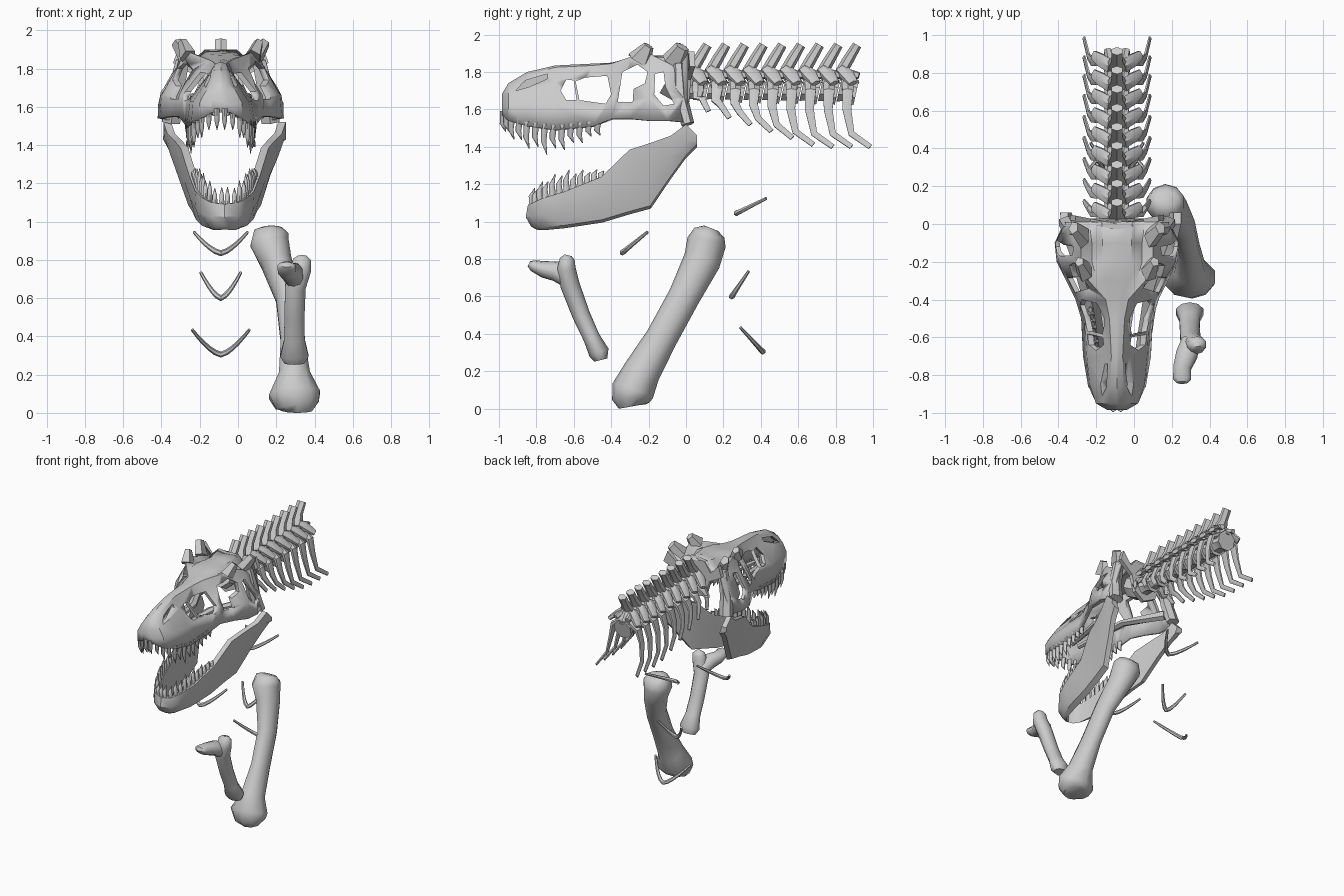
import bpy, bmesh, math
from mathutils import Vector

CX = -0.09  # centre line of skull and neck


def loft(bm, rings, closed=True, caps=(True, True)):
    vs = [[bm.verts.new(p) for p in r] for r in rings]
    n = len(vs[0])
    for a, b in zip(vs, vs[1:]):
        for i in range(n if closed else n - 1):
            j = (i + 1) % n
            bm.faces.new((a[i], a[j], b[j], b[i]))
    if caps[0]:
        bm.faces.new(vs[0][::-1])
    if caps[1]:
        bm.faces.new(vs[-1])


def tube(bm, pts, sides=6, ref=(1, 0, 0)):
    # pts: (x, y, z, radius along ref, other radius)
    c = [Vector(p[:3]) for p in pts]
    rings = []
    for i, p in enumerate(pts):
        d = (c[min(i + 1, len(c) - 1)] - c[max(i - 1, 0)]).normalized()
        u = Vector(ref)
        u = (u - d * u.dot(d)).normalized()
        v = d.cross(u)
        ru, rv = p[3], p[-1]
        rings.append([c[i] + u * ru * math.cos(a) + v * rv * math.sin(a)
                      for a in (math.tau * (k + .5) / sides for k in range(sides))])
    loft(bm, rings)


def finish(name, bm, angle=35):
    bmesh.ops.recalc_face_normals(bm, faces=bm.faces)
    me = bpy.data.meshes.new(name)
    bm.to_mesh(me)
    bm.free()
    ob = bpy.data.objects.new(name, me)
    bpy.context.collection.objects.link(ob)
    bpy.ops.object.select_all(action='DESELECT')
    ob.select_set(True)
    bpy.context.view_layer.objects.active = ob
    bpy.ops.object.shade_smooth_by_angle(angle=math.radians(angle))
    return ob


def sample(path, n):
    # n evenly spaced points on a polyline
    P = [Vector(p) for p in path]
    L = [0]
    for a, b in zip(P, P[1:]):
        L.append(L[-1] + (b - a).length)
    out = []
    for k in range(n):
        s = L[-1] * k / (n - 1)
        i = max(j for j in range(len(P) - 1) if L[j] <= s + 1e-9)
        out.append(P[i].lerp(P[i + 1], (s - L[i]) / (L[i + 1] - L[i])))
    return out


# Skull shell: y, roof dip, half section (x, z) from roof to tooth line
sections = [
    (-.985, 0, [(0, 1.68), (.02, 1.67), (.04, 1.64), (.05, 1.61), (.05, 1.57)]),
    (-.95, 0, [(0, 1.74), (.04, 1.72), (.08, 1.68), (.112, 1.62), (.11, 1.54)]),
    (-.85, 0, [(0, 1.80), (.035, 1.785), (.085, 1.72), (.145, 1.63), (.155, 1.51)]),
    (-.70, 0, [(0, 1.835), (.03, 1.825), (.075, 1.75), (.16, 1.63), (.18, 1.49)]),
    (-.50, 0, [(0, 1.845), (.04, 1.835), (.07, 1.77), (.17, 1.64), (.19, 1.51)]),
    (-.40, 0, [(0, 1.85), (.06, 1.845), (.11, 1.79), (.20, 1.66), (.22, 1.55)]),
    (-.30, .01, [(0, 1.87), (.15, 1.88), (.18, 1.79), (.25, 1.66), (.27, 1.55)]),
    (-.20, .04, [(0, 1.88), (.19, 1.90), (.22, 1.82), (.31, 1.66), (.32, 1.54)]),
    (-.10, .06, [(0, 1.89), (.19, 1.85), (.23, 1.80), (.325, 1.66), (.33, 1.54)]),
    (.01, .06, [(0, 1.90), (.21, 1.90), (.23, 1.82), (.27, 1.67), (.28, 1.53)]),
]
rings = []
for y, dip, s in sections:
    (x0, z0), (x1, z1) = s[:2]
    # flat crown, then a trough beside it
    h = s[:1] + [(x1 * .4, z0 + (z1 - z0) * .4), (x1 * .7, z0 + (z1 - z0) * .7 - dip)] + s[1:]
    rings.append([(CX - x, y, z) for x, z in h[:0:-1]] + [(CX + x, y, z) for x, z in h])
bm = bmesh.new()
loft(bm, rings, closed=False, caps=(True, False))
skull = finish("skull", bm)

# Side openings: nostril, two in the snout, eye socket, cheek
holes = [
    [(-.91, 1.70), (-.86, 1.755), (-.74, 1.79), (-.74, 1.765), (-.84, 1.72)],
    [(-.67, 1.70), (-.64, 1.76), (-.60, 1.755), (-.585, 1.65), (-.64, 1.65)],
    [(-.57, 1.65), (-.59, 1.75), (-.54, 1.77), (-.42, 1.78), (-.40, 1.68), (-.43, 1.63)],
    [(-.365, 1.64), (-.34, 1.80), (-.26, 1.84), (-.205, 1.80), (-.22, 1.74), (-.28, 1.71), (-.285, 1.64)],
    [(-.17, 1.68), (-.165, 1.79), (-.12, 1.80), (-.11, 1.72), (-.065, 1.63), (-.12, 1.62)],
]
bm = bmesh.new()
for h in holes:
    loft(bm, [[(x, y, z) for y, z in h] for x in (CX - .6, CX + .6)])
cutter = finish("opening_cutter", bm)
cutter.hide_render = True
cutter.display_type = 'WIRE'
m = skull.modifiers.new("thickness", 'SOLIDIFY')
m.thickness = .025
m.offset = -1
m = skull.modifiers.new("openings", 'BOOLEAN')
m.operation = 'DIFFERENCE'
m.solver = 'EXACT'
m.object = cutter

# Back of skull, braincase, snout septum
bm = bmesh.new()
plate = [(0, 1.90), (.08, 1.90), (.14, 1.83), (.22, 1.91), (.25, 1.83), (.13, 1.76), (.09, 1.64), (0, 1.60)]
full = plate + [(-x, z) for x, z in plate[-2:0:-1]]
loft(bm, [[(CX + x, y + abs(x) * .2, z) for x, z in full] for y in (-.03, 0)])
tube(bm, [(CX, -.10, 1.76, .10, .09), (CX, -.03, 1.72, .09, .09), (CX, .05, 1.70, .045, .045)], 8)
tube(bm, [(CX, -.93, 1.66, .012, .04), (CX, -.82, 1.73, .012, .06), (CX, -.70, 1.79, .012, .03)], 4)
finish("braincase", bm)

# Quadrates, palate bars and brow horns
bm = bmesh.new()
for s in (-1, 1):
    tube(bm, [(CX + s * .20, -.04, 1.84, .04, .03), (CX + s * .24, -.03, 1.66, .05, .04),
              (CX + s * .26, .01, 1.52, .055, .035)])
    tube(bm, [(CX + s * .03, -.75, 1.57, .015, .02), (CX + s * .08, -.32, 1.59, .035, .02),
              (CX + s * .22, -.03, 1.58, .03, .04)])
    tube(bm, [(CX + s * .17, -.25, 1.86, .045, .07), (CX + s * .20, -.20, 1.94, .025, .03)], 5)
    tube(bm, [(CX + s * .18, -.07, 1.85, .04, .07), (CX + s * .23, -.02, 1.935, .03, .04)], 5)
finish("skull_struts", bm)

# Lower jaw, one U-shaped loft: (y, x top, x bottom, z bottom, z top, plan normal)
jaw = [(-.825, 0, 0, .96, 1.09, 0, -1), (-.805, .06, .045, .955, 1.10, .6, -.8),
       (-.76, .10, .075, .955, 1.125, .9, -.4), (-.65, .135, .10, .965, 1.16, 1, -.15),
       (-.45, .165, .13, .995, 1.24, 1, -.1), (-.30, .21, .15, 1.04, 1.385, 1, -.1),
       (-.19, .24, .17, 1.07, 1.42, 1, -.1), (-.08, .28, .22, 1.23, 1.46, 1, 0),
       (.0, .30, .26, 1.34, 1.52, 1, 0), (.06, .30, .28, 1.40, 1.46, 1, 0)]
JX = CX + .02
e = .02
right = [[(x + nx * d, y + ny * d, z) for x, d, z in (
    (xt, e, zt), ((xt + xb) / 2, e * 1.6, (zt + zb) / 2), (xb, e * (.2 if y < -.7 else 1), zb + .015),
    (xb, -e, zb), ((xt + xb) / 2, -e, (zt + zb) / 2), (xt, -e, zt))] for y, xt, xb, zb, zt, nx, ny in jaw]
left = [[(-x, y, z) for x, y, z in r] for r in right[:0:-1]]
bm = bmesh.new()
loft(bm, [[(JX + x, y, z) for x, y, z in r] for r in left + right])
finish("lower_jaw", bm)


# Teeth
def teeth(name, cx, path, n, up, lengths):
    bm = bmesh.new()
    a, b, c = lengths
    for s in (-1, 1):
        for k, p in enumerate(sample(path, n)):
            t = 2 * k / (n - 1)
            l = a + (b - a) * t if t < 1 else b + (c - b) * (t - 1)
            l *= 1 - .2 * (k % 2)
            x = cx + s * p.x
            tube(bm, [(x, p.y, p.z - up * .02, .017, .019),
                      (x, p.y - .006, p.z + up * l * .5, .014, .015),
                      (x, p.y + .012, p.z + up * l, .002, .002)], 6)
    finish(name, bm, 60)


teeth("upper_teeth", CX, [(.02, -.975, 1.57), (.095, -.94, 1.55), (.14, -.85, 1.515),
                          (.165, -.70, 1.495), (.175, -.47, 1.52)], 13, -1, (.09, .145, .06))
teeth("lower_teeth", JX, [(.015, -.82, 1.09), (.06, -.80, 1.10), (.10, -.75, 1.13),
                          (.135, -.62, 1.17), (.16, -.45, 1.24)], 12, 1, (.09, .12, .04))

# Neck vertebrae with spines, side processes and ribs
for i in range(9):
    t = i / 8
    y = .055 + .80 * t
    w = .06 + .015 * t
    bm = bmesh.new()
    tube(bm, [(CX, y - .035, 1.71, w, w), (CX, y + .01, 1.70, w * .8, w * .8), (CX, y + .055, 1.69, w, w)], 8)
    tube(bm, [(CX, y + .04, 1.72, .05, .04), (CX, y - .02, 1.81, .06, .04),
              (CX, y + .015, 1.87, .035, .03), (CX, y + .06, 1.945, .035, .025)], 6)
    drop = min(1, 1.5 * t)
    ze = 1.59 - .19 * drop
    for s in (-1, 1):
        tube(bm, [(CX + s * .03, y - .02, 1.81, .04, .03), (CX + s * .08, y + .01, 1.78, .04, .022),
                  (CX + s * .125, y + .04, 1.74, .028, .015)], 6, (0, 1, 0))
        tube(bm, [(CX + s * .04, y + .01, 1.80, .02, .02), (CX + s * .05, y + .07, 1.78, .02, .02)], 5)
        tube(bm, [(CX + s * .04, y + .01, 1.74, .035, .022), (CX + s * .105, y + .01, 1.70, .034, .02),
                  (CX + s * .13, y + .005, 1.66 - .06 * drop, .027, .014),
                  (CX + s * .15, y + .03, ze + .07, .02, .01),
                  (CX + s * .175, y + .065 + .065 * drop, ze, .016, .007)], 6, (0, 1, 0))
    finish(f"neck_vertebra_{i + 1}", bm)

# Belly ribs: curved V shapes (apex y, apex z, tip y, tip z, half width)
for k, (ya, za, yt, zt, w) in enumerate([(.27, 1.045, .43, 1.125, .14), (-.34, .835, -.205, .945, .14),
                                         (.245, .60, .335, .735, .105), (.41, .305, .29, .435, .15)]):
    bm = bmesh.new()
    pts = []
    for j in range(-5, 6):
        q = j / 5
        f = abs(q) ** 1.5
        r = .016 - .008 * abs(q)
        pts.append((CX + w * q, ya + (yt - ya) * f, za + (zt - za) * f, r, r))
    tube(bm, pts, 6, (0, 1, 0))
    finish(f"belly_rib_{k + 1}", bm)

# Thigh bone
bm = bmesh.new()
tube(bm, [(.175, .135, .965, .06, .04), (.175, .125, .94, .095, .085), (.165, .11, .89, .105, .105),
          (.20, .085, .79, .085, .10), (.26, -.01, .60, .065, .085), (.285, -.13, .38, .065, .085),
          (.295, -.235, .20, .085, .10), (.295, -.285, .095, .14, .115), (.31, -.295, .04, .12, .10),
          (.31, -.29, .012, .08, .07)], 10)
finish("thigh_bone", bm, 50)

# Upper arm bone with crest
bm = bmesh.new()
tube(bm, [(.335, -.63, .82, .025, .02), (.335, -.635, .80, .05, .04), (.33, -.64, .75, .055, .05),
          (.30, -.62, .66, .057, .052), (.295, -.56, .50, .055, .048), (.295, -.505, .38, .057, .045),
          (.295, -.465, .30, .077, .055), (.295, -.455, .26, .055, .035)], 10)
tube(bm, [(.255, -.84, .775, .03, .015), (.255, -.82, .765, .05, .03), (.255, -.76, .745, .05, .045),
          (.28, -.69, .735, .06, .055), (.30, -.62, .69, .05, .05)], 10)
finish("arm_bone", bm, 50)
